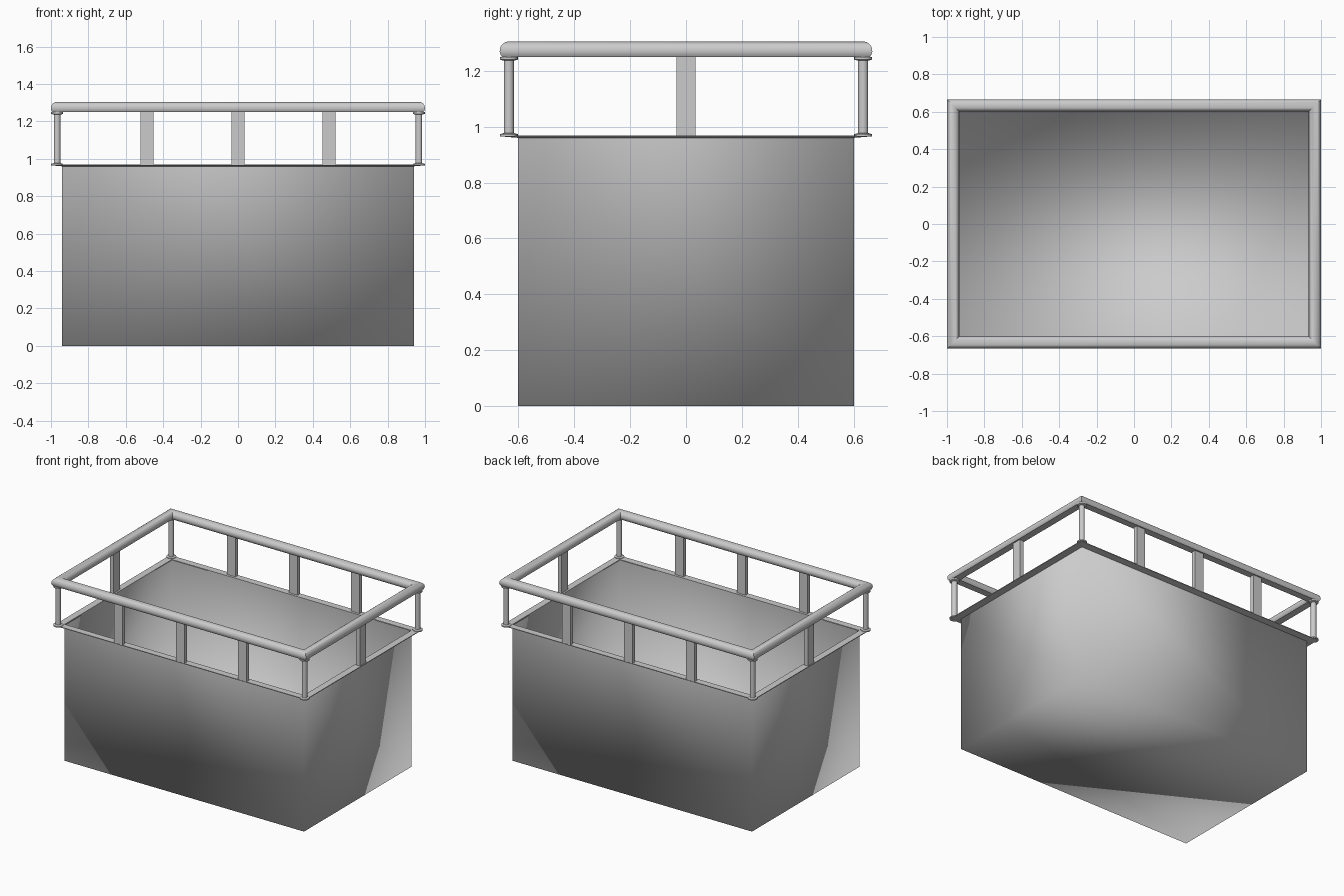
import bpy, bmesh
from math import cos, sin, pi

if "Cube" in bpy.data.objects:
    bpy.data.objects.remove(bpy.data.objects["Cube"])

BX, BY = 0.94, 0.602      # tub half sizes
RX, RY = 0.967, 0.634     # rail centre line half sizes
RIM = 0.965               # height of the tub rim


def finish(name, bm, angle=None, smooth=False):
    me = bpy.data.meshes.new(name)
    bm.to_mesh(me)
    bm.free()
    ob = bpy.data.objects.new(name, me)
    bpy.context.collection.objects.link(ob)
    if smooth:
        me.shade_smooth()
    if angle:
        bpy.ops.object.select_all(action='DESELECT')
        ob.select_set(True)
        bpy.context.view_layer.objects.active = ob
        bpy.ops.object.shade_smooth_by_angle(angle=angle)
    return ob


def frame(name, profile, rx, ry, angle=None):
    """Sweep a closed (outward, z) profile round a mitred rectangle."""
    bm = bmesh.new()
    rings = [[bm.verts.new((sx * (rx + o), sy * (ry + o), z)) for o, z in profile]
             for sx, sy in ((-1, -1), (1, -1), (1, 1), (-1, 1))]
    n = len(profile)
    for i in range(4):
        a, b = rings[i], rings[(i + 1) % 4]
        for j in range(n):
            k = (j + 1) % n
            bm.faces.new((a[j], b[j], b[k], a[k]))
    bmesh.ops.recalc_face_normals(bm, faces=bm.faces)
    return finish(name, bm, angle)


def box(name, centre, size):
    bm = bmesh.new()
    bmesh.ops.create_cube(bm, size=1)
    for v in bm.verts:
        v.co = [c + p * s for c, p, s in zip(centre, v.co, size)]
    return finish(name, bm)


def lathe(name, x, y, profile, sides=20):
    bm = bmesh.new()
    rings = [[bm.verts.new((x + r * cos(2 * pi * i / sides), y + r * sin(2 * pi * i / sides), z))
              for i in range(sides)] for r, z in profile]
    for a, b in zip(rings, rings[1:]):
        for i in range(sides):
            k = (i + 1) % sides
            bm.faces.new((a[i], a[k], b[k], b[i]))
    bm.faces.new(rings[0][::-1])
    bm.faces.new(rings[-1])
    return finish(name, bm, 0.6)


# open tub: smooth-shaded box without a lid
bm = bmesh.new()
bmesh.ops.create_cube(bm, size=1)
for v in bm.verts:
    v.co = (v.co.x * 2 * BX, v.co.y * 2 * BY, (v.co.z + 0.5) * RIM)
bm.normal_update()
bmesh.ops.delete(bm, geom=[f for f in bm.faces if f.normal.z > 0.9], context='FACES_ONLY')
finish("tub", bm, smooth=True)

# thin flange round the rim
frame("rim_flange", [(0, RIM - 0.005), (0.048, RIM - 0.001), (0.048, RIM + 0.004), (0, RIM + 0.004)], BX, BY)

# hand rail: round bar with a flat underside
r, zc, start = 0.033, 1.272, -0.73
rail = [(r * cos(start + t * (pi - 2 * start) / 15), zc + r * sin(start + t * (pi - 2 * start) / 15))
        for t in range(16)]
frame("hand_rail", rail, RX, RY, 0.6)

# corner posts with a collar at each end
post = [(0.032, 0.965), (0.032, 0.973), (0.018, 0.977),
        (0.018, 1.236), (0.032, 1.240), (0.032, 1.250)]
for sx in (-1, 1):
    for sy in (-1, 1):
        lathe("corner_post", sx * RX, sy * RY, post)

# flat uprights between the corners
zm, h = (RIM + 1.255) / 2, 1.255 - RIM
for s in (-1, 1):
    for x in (-0.487, 0, 0.487):
        box("long_side_upright", (x, s * RY, zm), (0.068, 0.03, h))
    box("short_side_upright", (s * RX, 0, zm), (0.03, 0.068, h))
